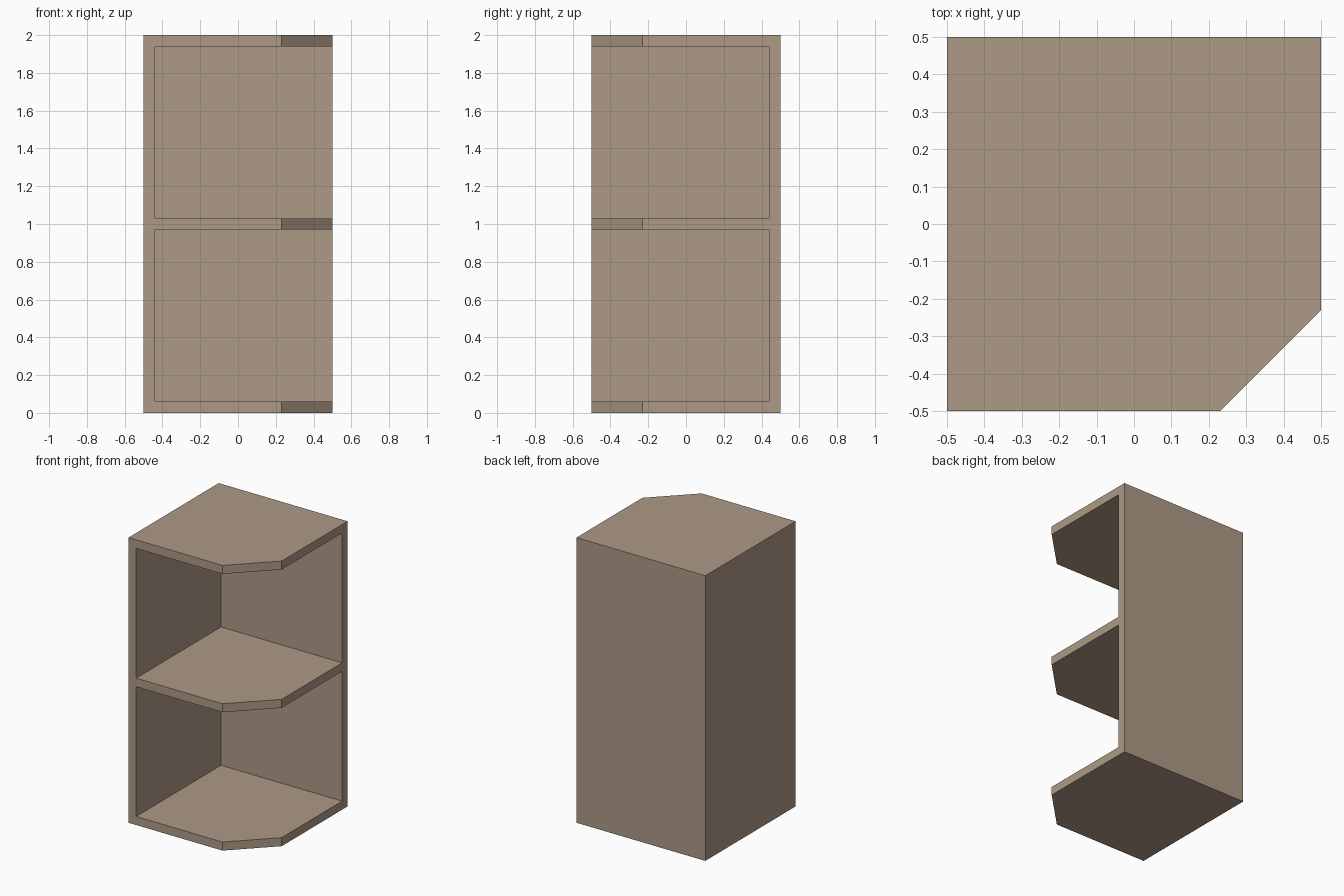
import bpy
import bmesh

if "Cube" in bpy.data.objects:
    bpy.data.objects.remove(bpy.data.objects["Cube"])

wood = bpy.data.materials.new("light brown wood")
wood.diffuse_color = (0.42, 0.32, 0.24, 1.0)
wood.use_nodes = True
wood.node_tree.nodes["Principled BSDF"].inputs["Base Color"].default_value = wood.diffuse_color

T = 0.06      # board thickness
CUT = 0.23    # where the chamfered corner starts


def prism(name, outline, z0, z1):
    """Extrude a flat outline (counter-clockwise) from z0 to z1."""
    bm = bmesh.new()
    face = bm.faces.new([bm.verts.new((x, y, z0)) for x, y in outline])
    top = bmesh.ops.extrude_face_region(bm, geom=[face])["geom"]
    verts = [g for g in top if isinstance(g, bmesh.types.BMVert)]
    bmesh.ops.translate(bm, verts=verts, vec=(0, 0, z1 - z0))
    bmesh.ops.recalc_face_normals(bm, faces=bm.faces)
    mesh = bpy.data.meshes.new(name)
    bm.to_mesh(mesh)
    bm.free()
    mesh.materials.append(wood)
    obj = bpy.data.objects.new(name, mesh)
    bpy.context.collection.objects.link(obj)
    return obj


# Cabinet block with one chamfered front corner
cabinet = prism("corner_shelf_cabinet",
                [(-0.5, -0.5), (CUT, -0.5), (0.5, -CUT), (0.5, 0.5), (-0.5, 0.5)],
                0.0, 2.0)

# Two open compartments, leaving left and back walls and three shelves
inner = 0.5 - T
opening = [(-inner, -0.8), (0.8, -0.8), (0.8, inner), (-inner, inner)]
for name, z0, z1 in (("lower", T, 1 - T / 2), ("upper", 1 + T / 2, 2 - T)):
    cutter = prism(name + "_compartment_cutter", opening, z0, z1)
    mod = cabinet.modifiers.new(name + " compartment", 'BOOLEAN')
    mod.operation = 'DIFFERENCE'
    mod.solver = 'EXACT'
    mod.object = cutter
    bpy.context.view_layer.objects.active = cabinet
    bpy.ops.object.modifier_apply(modifier=mod.name)
    bpy.data.objects.remove(cutter)
